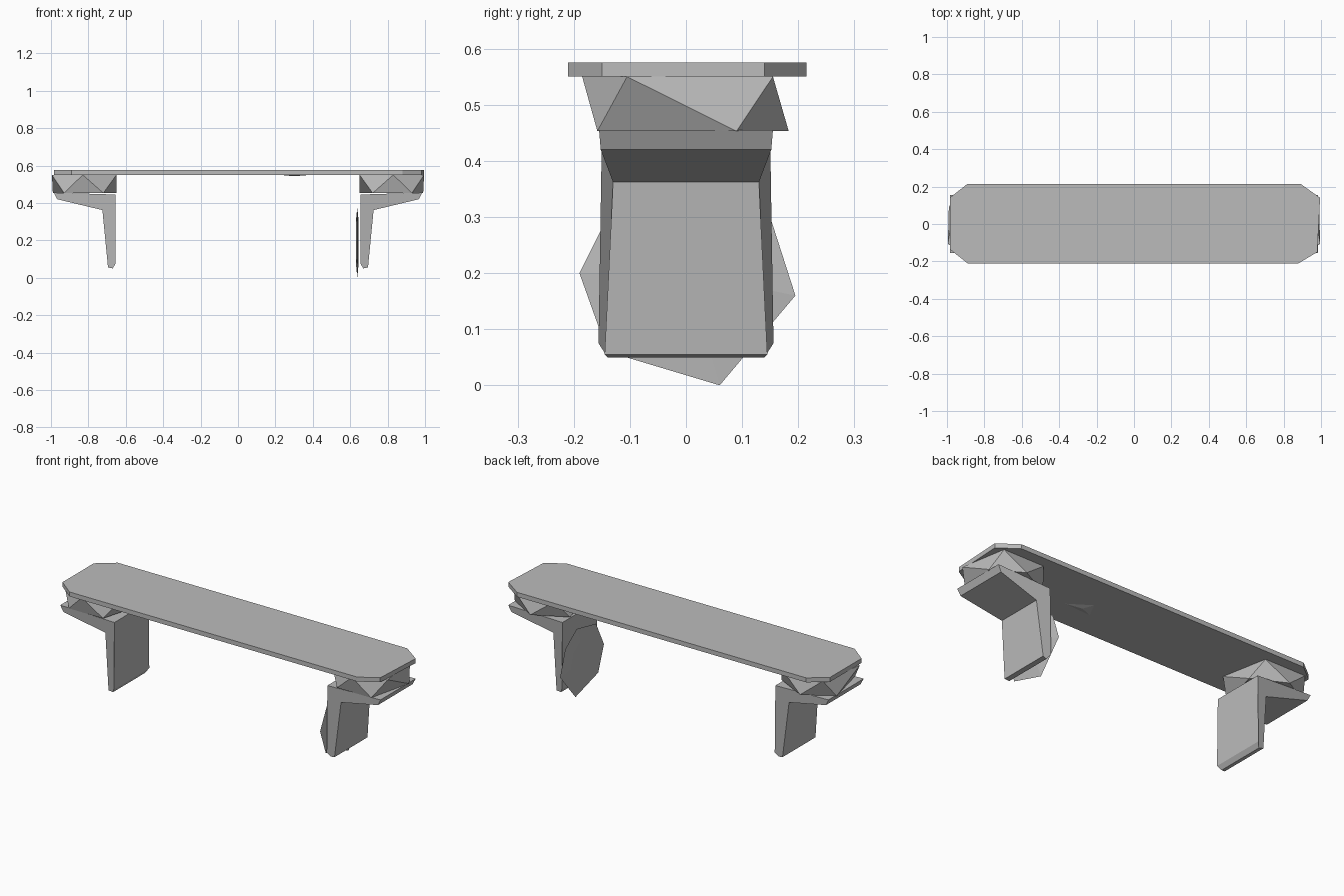
import bpy
import bmesh

cube = bpy.data.objects.get("Cube")
if cube:
    bpy.data.objects.remove(cube, do_unlink=True)

# Single stone colour
stone = bpy.data.materials.new("grey_stone")
stone.use_nodes = True
colour = (0.5, 0.5, 0.5, 1)
stone.diffuse_color = colour
stone.node_tree.nodes["Principled BSDF"].inputs["Base Color"].default_value = colour


def finish(name, bm):
    bmesh.ops.recalc_face_normals(bm, faces=bm.faces)
    mesh = bpy.data.meshes.new(name)
    bm.to_mesh(mesh)
    bm.free()
    mesh.materials.append(stone)
    bpy.context.collection.objects.link(bpy.data.objects.new(name, mesh))


def loft(name, ring_a, ring_b):
    """Join two matching rings into a closed solid."""
    bm = bmesh.new()
    a = [bm.verts.new(p) for p in ring_a]
    b = [bm.verts.new(p) for p in ring_b]
    for i in range(len(a)):
        j = (i + 1) % len(a)
        bm.faces.new((a[i], a[j], b[j], b[i]))
    bm.faces.new(a)
    bm.faces.new(b)
    finish(name, bm)


def hull(name, points):
    bm = bmesh.new()
    for p in points:
        bm.verts.new(p)
    result = bmesh.ops.convex_hull(bm, input=bm.verts)
    loose = [v for v in result["geom_interior"] if isinstance(v, bmesh.types.BMVert)]
    bmesh.ops.delete(bm, geom=loose, context="VERTS")
    finish(name, bm)


# Long slab with clipped corners
outline = [(-0.89, -0.21), (0.88, -0.21), (0.98, -0.15), (0.995, 0.14),
           (0.89, 0.215), (-0.89, 0.215), (-0.985, 0.14), (-0.985, -0.135)]
loft("slab", [(x, y, 0.55) for x, y in outline], [(x, y, 0.575) for x, y in outline])

# Small chip under the slab
hull("slab_chip", [(0.4, -0.06, 0.551), (0.265, 0.03, 0.551),
                   (0.215, -0.07, 0.551), (0.3, -0.03, 0.543)])

# Faceted capitals: top and bottom rings are twisted against each other
cap_top = [(0.83, -0.185), (0.995, -0.105), (0.95, 0.155), (0.7, 0.155), (0.65, -0.105)]
cap_base = [(0.72, -0.158), (0.93, -0.158), (0.99, 0.09), (0.83, 0.183), (0.65, 0.09)]

# Bracket profile: x, z and half width at each corner
bracket = [(0.655, 0.445, 0.15), (0.985, 0.455, 0.155), (0.967, 0.42, 0.152),
           (0.725, 0.362, 0.13), (0.695, 0.055, 0.145), (0.67, 0.05, 0.14),
           (0.655, 0.075, 0.156)]

for side, sx in (("left", 1), ("right", -1)):
    hull(side + "_capital",
         [(sx * x, y, 0.55) for x, y in cap_top] +
         [(sx * x, y, 0.453) for x, y in cap_base])
    loft(side + "_bracket",
         [(sx * x, -w, z) for x, z, w in bracket],
         [(sx * x, w, z) for x, z, w in bracket])

# Thin loose panel inside the left bracket, pinched at its rim
panel = [(-0.19, 0.2), (-0.14, 0.06), (0.06, 0.0), (0.195, 0.16),
         (0.15, 0.3), (0.05, 0.375), (-0.12, 0.34)]
core = [(x, y * 0.6, 0.2 + (z - 0.2) * 0.6) for x in (0.63, 0.645) for y, z in panel]
hull("loose_panel", [(0.638, y, z) for y, z in panel] + core)
